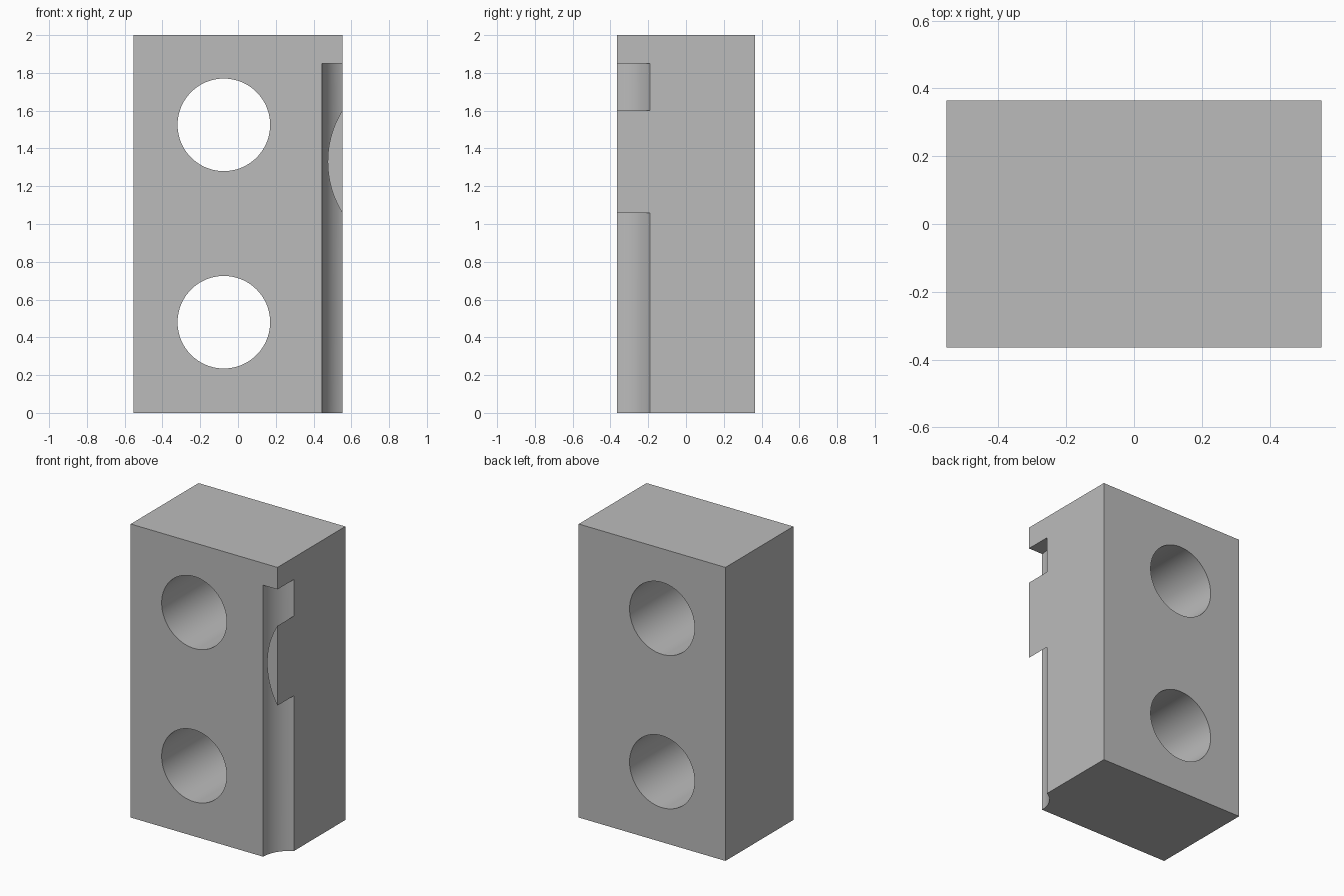
import bpy
from math import radians

cube = bpy.data.objects.get("Cube")
if cube:
    bpy.data.objects.remove(cube, do_unlink=True)

WIDTH, DEPTH, HEIGHT = 1.106, 0.73, 2.0
FRONT = -DEPTH / 2


def cylinder(name, radius, length, location, along_y=False):
    bpy.ops.mesh.primitive_cylinder_add(
        vertices=128, radius=radius, depth=length, location=location,
        rotation=(radians(90) if along_y else 0, 0, 0))
    obj = bpy.context.object
    obj.name = name
    obj.hide_render = True
    return obj


def subtract(target, cutter):
    """Cut one object out of another and discard the cutter."""
    mod = target.modifiers.new("cut", 'BOOLEAN')
    mod.operation = 'DIFFERENCE'
    mod.solver = 'EXACT'
    mod.object = cutter
    bpy.context.view_layer.objects.active = target
    bpy.ops.object.modifier_apply(modifier=mod.name)
    bpy.data.objects.remove(cutter, do_unlink=True)


# Rectangular block
bpy.ops.mesh.primitive_cube_add(size=1, location=(0, 0, HEIGHT / 2))
block = bpy.context.object
block.name = "drilled_block"
block.scale = (WIDTH, DEPTH, HEIGHT)
bpy.ops.object.transform_apply(location=True, rotation=True, scale=True)

# Two through holes
for z in (0.48, 1.525):
    subtract(block, cylinder("hole_cutter", 0.245, 2, (-0.075, 0, z), True))

# Rounded corner groove, interrupted by a round-faced raised pad
groove_top, groove_bottom = 1.85, -0.2
groove = cylinder("groove_cutter", 0.197, groove_top - groove_bottom,
                  (0.642, FRONT, (groove_top + groove_bottom) / 2))
subtract(groove, cylinder("pad_cutter", 0.513, 1, (0.988, FRONT, 1.33), True))
subtract(block, groove)

# Plain grey finish
grey = bpy.data.materials.new("plain_grey")
grey.use_nodes = True
colour = (0.5, 0.5, 0.5, 1)
grey.diffuse_color = colour
grey.node_tree.nodes["Principled BSDF"].inputs["Base Color"].default_value = colour
block.data.materials.clear()
block.data.materials.append(grey)

# Smooth bores and groove with crisp edges
bpy.ops.object.select_all(action='DESELECT')
block.select_set(True)
bpy.context.view_layer.objects.active = block
bpy.ops.object.shade_smooth_by_angle(angle=radians(30))
